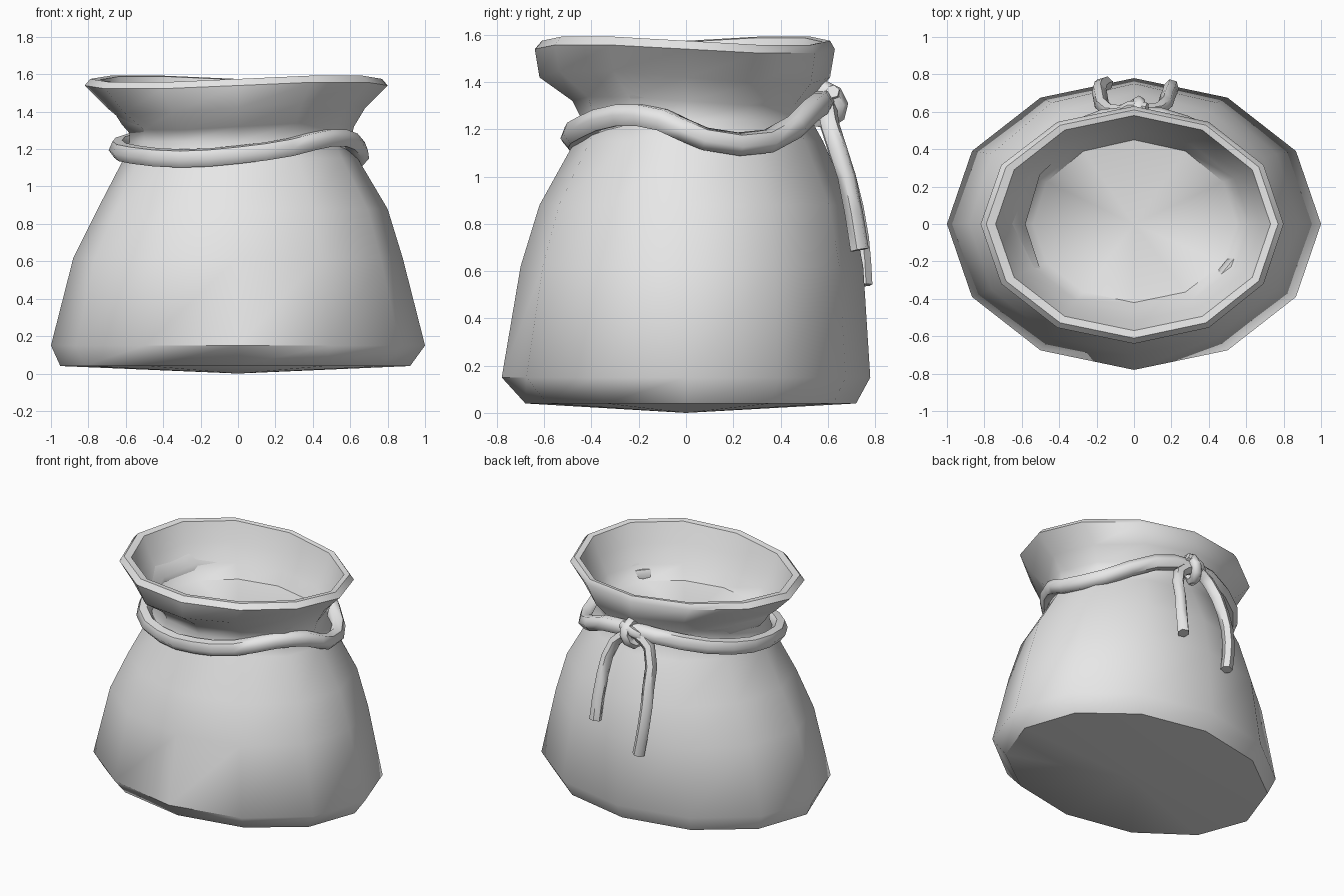
import bpy
import bmesh
import math

cube = bpy.data.objects.get("Cube")
if cube:
    bpy.data.objects.remove(cube, do_unlink=True)

SIDES = 12

cloth = bpy.data.materials.new("pale_grey")
cloth.use_nodes = True
cloth.diffuse_color = (0.8, 0.8, 0.8, 1)
cloth.node_tree.nodes["Principled BSDF"].inputs["Base Color"].default_value = (0.8, 0.8, 0.8, 1)


def finish(obj, angle):
    """Give the part its colour and smooth shading."""
    obj.data.materials.clear()
    obj.data.materials.append(cloth)
    bpy.ops.object.select_all(action="DESELECT")
    obj.select_set(True)
    bpy.context.view_layer.objects.active = obj
    bpy.ops.object.shade_smooth_by_angle(angle=math.radians(angle))


def lofted(name, rings, start_z, end_z):
    """Skin rings of (z, left, right, front, back, wave) and close both ends."""
    bm = bmesh.new()
    loops = []
    for z, left, right, front, back, wave in rings:
        loop = []
        for i in range(SIDES):
            t = math.tau * i / SIDES
            c, s = math.cos(t), math.sin(t)
            x = c * (right if c > 0 else left)
            y = s * (back if s > 0 else front)
            loop.append(bm.verts.new((x, y, z - wave * math.sin(2 * t))))
        loops.append(loop)
    for a, b in zip(loops, loops[1:]):
        for i in range(SIDES):
            j = (i + 1) % SIDES
            bm.faces.new((a[i], a[j], b[j], b[i]))
    for loop, z in ((loops[0], start_z), (loops[-1], end_z)):
        tip = bm.verts.new((0, 0, z))
        for i in range(SIDES):
            bm.faces.new((loop[i], loop[(i + 1) % SIDES], tip))
    bmesh.ops.recalc_face_normals(bm, faces=bm.faces)
    mesh = bpy.data.meshes.new(name)
    bm.to_mesh(mesh)
    bm.free()
    obj = bpy.data.objects.new(name, mesh)
    bpy.context.collection.objects.link(obj)
    finish(obj, 50)
    return obj


def cord(name, points, radius, closed=False):
    """Sweep a rounded cord along a path and turn it into a mesh."""
    curve = bpy.data.curves.new(name + "_path", "CURVE")
    curve.dimensions = "3D"
    curve.bevel_depth = radius
    curve.bevel_resolution = 1
    curve.resolution_u = 2
    curve.use_fill_caps = True
    spline = curve.splines.new("BEZIER")
    spline.bezier_points.add(len(points) - 1)
    for bp, p in zip(spline.bezier_points, points):
        bp.co = p
        bp.handle_left_type = bp.handle_right_type = "AUTO"
    spline.use_cyclic_u = closed
    temp = bpy.data.objects.new(name + "_path", curve)
    bpy.context.collection.objects.link(temp)
    graph = bpy.context.evaluated_depsgraph_get()
    mesh = bpy.data.meshes.new_from_object(temp.evaluated_get(graph))
    bpy.data.objects.remove(temp, do_unlink=True)
    obj = bpy.data.objects.new(name, mesh)
    bpy.context.collection.objects.link(obj)
    finish(obj, 60)
    return obj


# Sack: outside from base to lip, then down the inside of the mouth
lofted("sack", [
    (0.04, 0.95, 0.92, 0.68, 0.72, 0),
    (0.15, 1.00, 1.00, 0.78, 0.78, 0),
    (0.62, 0.88, 0.88, 0.70, 0.75, 0),
    (0.88, 0.75, 0.80, 0.62, 0.70, 0),
    (1.15, 0.61, 0.64, 0.47, 0.58, 0),
    (1.24, 0.58, 0.60, 0.44, 0.53, 0),
    (1.32, 0.58, 0.62, 0.48, 0.53, 0.02),
    (1.42, 0.70, 0.68, 0.62, 0.61, 0.03),
    (1.54, 0.82, 0.80, 0.64, 0.63, 0.02),
    (1.575, 0.79, 0.77, 0.61, 0.61, 0.02),
    (1.57, 0.74, 0.73, 0.57, 0.58, 0.02),
    (1.44, 0.69, 0.68, 0.52, 0.54, 0.02),
    (1.33, 0.62, 0.62, 0.47, 0.49, 0),
    (1.24, 0.54, 0.55, 0.42, 0.45, 0),
], 0.0, 1.18)

# Cord round the neck
cord("neck_cord", [
    (0, 0.58, 1.32), (0.27, 0.53, 1.28), (0.54, 0.35, 1.15), (0.65, 0.08, 1.16),
    (0.61, -0.10, 1.24), (0.49, -0.28, 1.26), (0.28, -0.43, 1.21), (0, -0.48, 1.17),
    (-0.30, -0.43, 1.15), (-0.55, -0.27, 1.17), (-0.64, 0, 1.20),
    (-0.56, 0.29, 1.24), (-0.32, 0.50, 1.29),
], 0.052, closed=True)

# Hanging ends of the cord
cord("short_cord_end", [
    (0.02, 0.60, 1.30), (0.13, 0.61, 1.22), (0.18, 0.68, 1.00), (0.20, 0.735, 0.69),
], 0.04)
cord("long_cord_end", [
    (-0.03, 0.60, 1.31), (-0.13, 0.60, 1.24), (-0.18, 0.68, 1.00),
    (-0.18, 0.735, 0.74), (-0.15, 0.75, 0.54),
], 0.04)

# Knot: a loop wrapped over the cord and a short tuck above it
cord("knot_loop", [
    (0.01, 0.54, 1.36), (0.03, 0.63, 1.35), (0.01, 0.64, 1.26), (-0.02, 0.56, 1.24),
], 0.035, closed=True)
cord("knot_tuck", [
    (-0.09, 0.58, 1.28), (-0.02, 0.63, 1.33), (0.07, 0.62, 1.36),
], 0.03)
